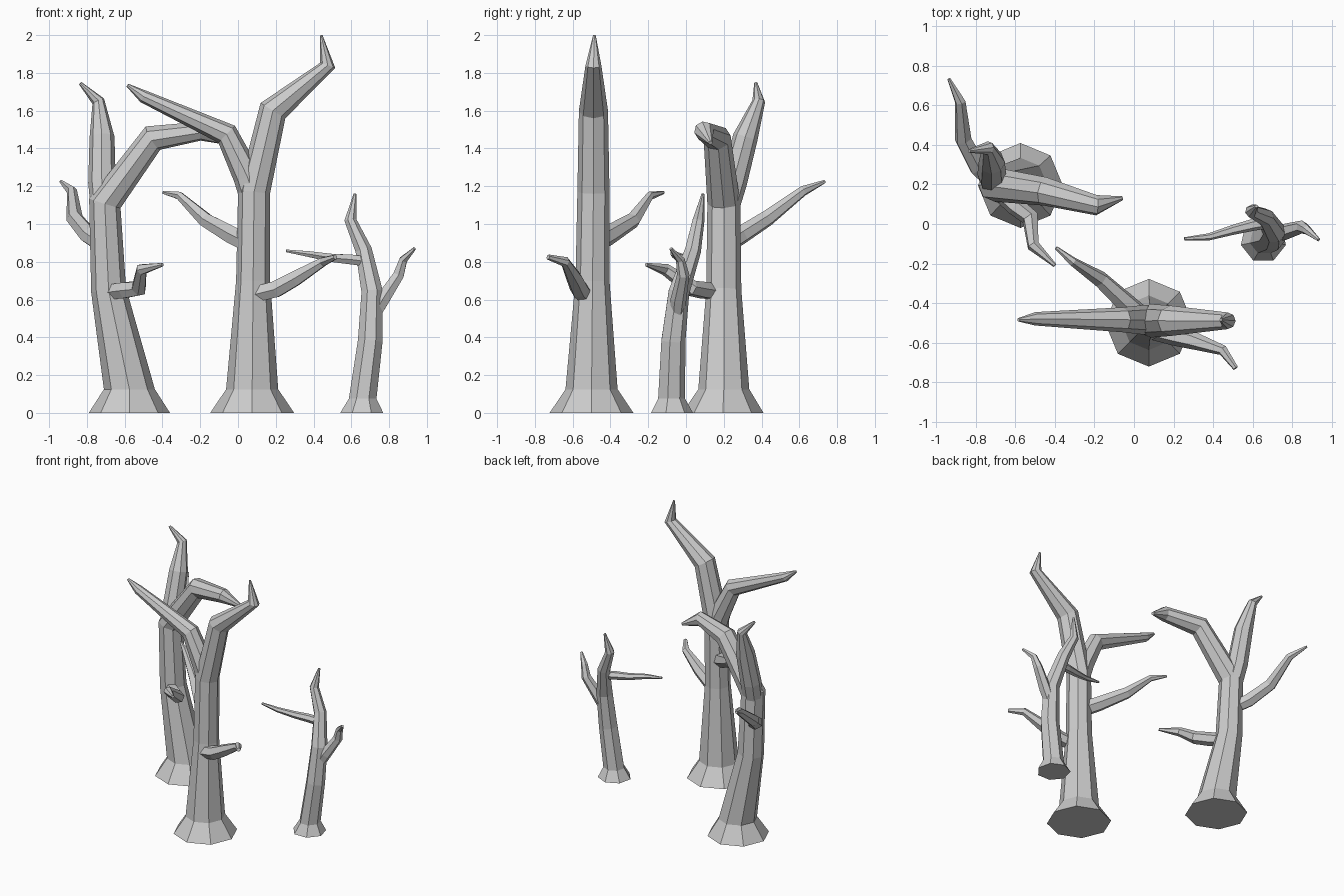
import bpy, bmesh, math
from mathutils import Vector


def limb(bm, pts, sides, flat_base=False):
    """Loft a faceted tapering tube through (x, y, z, radius) points."""
    P = [Vector(p[:3]) for p in pts]
    n = len(P)
    seg = [(P[i + 1] - P[i]).normalized() for i in range(n - 1)]
    ref, prev, rings = Vector((0, 1, 0)), None, []
    if abs(seg[0].y) > 0.8:
        ref = Vector((0, 0, 1))
    for i in range(n):
        a, b = seg[max(i - 1, 0)], seg[min(i, n - 2)]
        t = (a + b).normalized()
        if flat_base and i < 2:
            t = Vector((0, 0, 1))
        if prev is not None:
            ref = prev.rotation_difference(t) @ ref
        ref = (ref - t * ref.dot(t)).normalized()
        side = t.cross(ref)
        ring = []
        for k in range(sides):
            ang = 2 * math.pi * k / sides
            d = ref * math.cos(ang) + side * math.sin(ang)
            ring.append(bm.verts.new(P[i] + d * pts[i][3]))
        rings.append(ring)
        prev = t
    for r0, r1 in zip(rings, rings[1:]):
        for k in range(sides):
            j = (k + 1) % sides
            bm.faces.new((r0[k], r0[j], r1[j], r1[k]))
    bm.faces.new(rings[0][::-1])
    bm.faces.new(rings[-1])


def make(name, pts, sides, flat_base=False):
    bm = bmesh.new()
    limb(bm, pts, sides, flat_base)
    bmesh.ops.recalc_face_normals(bm, faces=bm.faces[:])
    me = bpy.data.meshes.new(name)
    bm.to_mesh(me)
    bm.free()
    ob = bpy.data.objects.new(name, me)
    bpy.context.collection.objects.link(ob)


def tree(name, sides, trunk, branches):
    make(name + "_trunk", trunk, sides, True)
    for label, pts in branches.items():
        make(name + "_" + label + "_branch", pts, 8 if "fork" in label else 6)


# Tall tree at the front
tree("tall_tree", 8, [
    (0.075, -0.5, 0, 0.222), (0.075, -0.5, 0.125, 0.138), (0.08, -0.495, 0.7, 0.09),
    (0.085, -0.49, 1.17, 0.085), (0.185, -0.49, 1.60, 0.077),
    (0.475, -0.49, 1.84, 0.042), (0.44, -0.485, 2.0, 0.007)], {
    "left_fork": [(0.09, -0.485, 1.12, 0.075), (0.05, -0.485, 1.25, 0.075),
                  (-0.06, -0.485, 1.475, 0.063), (-0.50, -0.48, 1.675, 0.034),
                  (-0.585, -0.485, 1.735, 0.009)],
    "back": [(0.05, -0.48, 0.90, 0.055), (-0.03, -0.41, 0.94, 0.053), (-0.17, -0.28, 1.02, 0.042),
             (-0.31, -0.19, 1.15, 0.023), (-0.395, -0.12, 1.167, 0.009)],
    "front": [(0.10, -0.54, 0.63, 0.048), (0.20, -0.565, 0.655, 0.05), (0.30, -0.59, 0.71, 0.045),
              (0.45, -0.64, 0.80, 0.027), (0.515, -0.73, 0.825, 0.014)],
})

# Arched tree at the back left
tree("arched_tree", 8, [
    (-0.575, 0.195, 0, 0.215), (-0.575, 0.2, 0.125, 0.135), (-0.685, 0.2, 0.65, 0.093),
    (-0.705, 0.2, 1.11, 0.087), (-0.45, 0.165, 1.455, 0.073),
    (-0.19, 0.095, 1.492, 0.052), (-0.06, 0.13, 1.43, 0.011)], {
    "upper_fork": [(-0.71, 0.21, 1.08, 0.07), (-0.72, 0.25, 1.22, 0.073),
                   (-0.72, 0.315, 1.46, 0.066), (-0.74, 0.385, 1.65, 0.034),
                   (-0.835, 0.37, 1.745, 0.009)],
    "back": [(-0.72, 0.22, 0.89, 0.045), (-0.79, 0.29, 0.94, 0.05), (-0.865, 0.43, 1.03, 0.044),
             (-0.88, 0.62, 1.175, 0.028), (-0.937, 0.735, 1.225, 0.009)],
    "front": [(-0.68, 0.16, 0.64, 0.045), (-0.60, 0.09, 0.65, 0.048), (-0.525, 0.03, 0.66, 0.045),
              (-0.51, -0.11, 0.76, 0.032), (-0.40, -0.21, 0.785, 0.010)],
})

# Small tree at the right
tree("small_tree", 7, [
    (0.655, -0.08, 0, 0.117), (0.66, -0.08, 0.075, 0.075), (0.70, -0.07, 0.38, 0.067),
    (0.71, -0.04, 0.64, 0.058), (0.665, 0.035, 0.86, 0.045),
    (0.595, 0.065, 1.02, 0.033), (0.62, 0.09, 1.16, 0.008)], {
    "right": [(0.71, -0.05, 0.50, 0.036), (0.765, -0.04, 0.60, 0.042),
              (0.85, -0.015, 0.73, 0.033), (0.875, -0.03, 0.81, 0.024), (0.935, -0.08, 0.87, 0.009)],
    "left": [(0.69, 0.01, 0.80, 0.03), (0.60, -0.005, 0.812, 0.03), (0.50, -0.03, 0.82, 0.025),
             (0.38, -0.065, 0.84, 0.018), (0.255, -0.075, 0.858, 0.008)],
})
